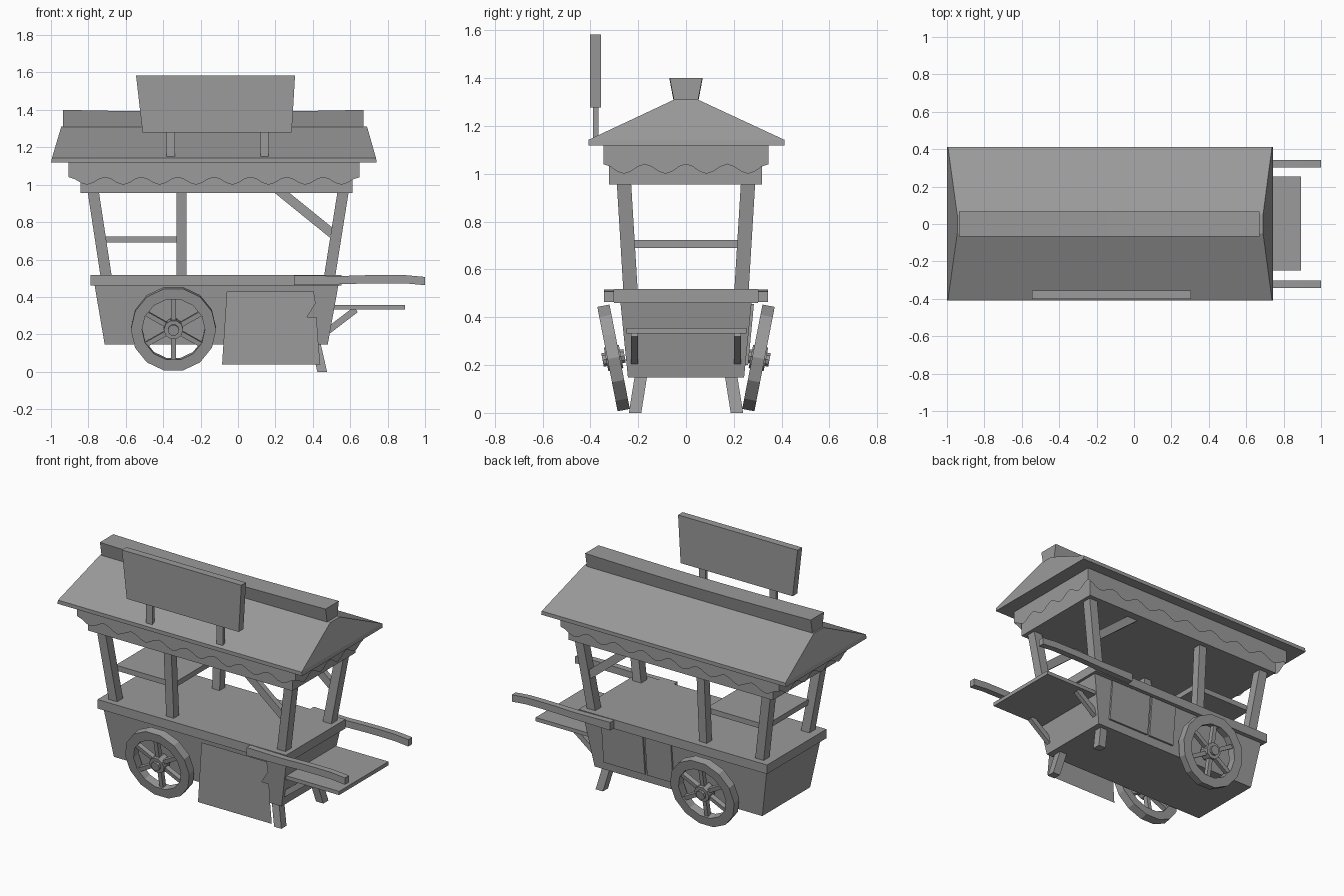
import bpy, bmesh, math
from mathutils import Matrix, Vector

if "Cube" in bpy.data.objects:
    bpy.data.objects.remove(bpy.data.objects["Cube"])

# one dark grey for the whole cart
grey = bpy.data.materials.new("dark_grey")
grey.diffuse_color = (.325, .325, .325, 1)
grey.use_nodes = True
grey.node_tree.nodes["Principled BSDF"].inputs["Base Color"].default_value = grey.diffuse_color


def finish(name, bm, matrix=None):
    me = bpy.data.meshes.new(name)
    bm.to_mesh(me)
    bm.free()
    me.materials.append(grey)
    ob = bpy.data.objects.new(name, me)
    bpy.context.collection.objects.link(ob)
    if matrix:
        ob.matrix_world = matrix
    return ob


def loft(name, rings, closed=False, matrix=None):
    """Skin a list of equal-length point rings; cap the ends unless closed."""
    bm = bmesh.new()
    vs = [[bm.verts.new(p) for p in r] for r in rings]
    n, m = len(rings[0]), len(rings)
    for i in range(m if closed else m - 1):
        a, b = vs[i], vs[(i + 1) % m]
        for j in range(n):
            k = (j + 1) % n
            bm.faces.new((a[j], a[k], b[k], b[j]))
    if not closed:
        bm.faces.new(vs[0])
        bm.faces.new(vs[-1])
    bmesh.ops.recalc_face_normals(bm, faces=bm.faces)
    return finish(name, bm, matrix)


def sheet(name, pts, outward):
    """Flat cloth without thickness, facing outward."""
    bm = bmesh.new()
    f = bm.faces.new([bm.verts.new(p) for p in pts])
    f.normal_update()
    if f.normal.dot(Vector(outward)) < 0:
        f.normal_flip()
    return finish(name, bm)


def rect(x0, x1, y0, y1, z):
    return [(x0, y0, z), (x1, y0, z), (x1, y1, z), (x0, y1, z)]


def box(name, x0, x1, y0, y1, z0, z1, matrix=None):
    return loft(name, [rect(x0, x1, y0, y1, z0), rect(x0, x1, y0, y1, z1)], matrix=matrix)


def post(name, p, q, w):
    """Leaning square post with level ends."""
    h = w / 2
    return loft(name, [rect(c[0] - h, c[0] + h, c[1] - h, c[1] + h, c[2]) for c in (p, q)])


def strut(name, p, q, w, d):
    """Bar in an x-z plane, w wide in the plane and d deep in y."""
    p, q = Vector(p), Vector(q)
    t = (q - p).normalized()
    n = Vector((-t.z, 0, t.x)) * w / 2
    y = Vector((0, d / 2, 0))
    return loft(name, [[c + n + y, c + n - y, c - n - y, c - n + y] for c in (p, q)])


def disc(r, y, n):
    return [(r * math.cos(2 * math.pi * i / n), y, r * math.sin(2 * math.pi * i / n))
            for i in range(n)]


# cart body and counter
loft("body", [rect(-.713, .48, -.243, .243, .147), rect(-.768, .538, -.275, .275, .47)])
box("counter", -.788, .553, -.302, .302, .46, .518)

# roof with flat eave, hipped slightly at the ends
loft("roof", [rect(-1, .742, -.408, .412, 1.118), rect(-.995, .738, -.408, .412, 1.142),
              rect(-.945, .69, -.05, .05, 1.31)])
# ridge beam, wider at the top and sagging a little
ridge = []
for i in range(7):
    u = i / 6
    x, sag = -.935 + 1.605 * u, .01 * math.sin(math.pi * u)
    ridge.append([(x, -.05, 1.305 - sag), (x, .05, 1.305 - sag),
                  (x, .068, 1.4 - sag), (x, -.068, 1.4 - sag)])
loft("ridge_beam", ridge)

# top frame under the roof
box("top_frame", -.842, .612, -.322, .318, .955, 1.12)


# scalloped valance on all four sides
def valance(name, a0, a1, count, put, outward):
    steps = count * 6
    pts = [put(a1, 1.12), put(a0, 1.12)]
    for i in range(steps + 1):
        u = i / steps
        pts.append(put(a0 + (a1 - a0) * u, 1.04 - .04 * math.sin(math.pi * u * count) ** 2))
    sheet(name, pts, outward)


for s, side in ((-1, "front"), (1, "back")):
    valance(side + "_valance", -.905, .65, 8, lambda a, z: (a, s * .345, z), (0, s, 0))
for s, x, side in ((-1, -.905, "left"), (1, .65, "right")):
    valance(side + "_valance", -.345, .345, 4, lambda a, z: (x, a, z), (s, 0, 0))

# parts repeated on the front and the back
for s, side in ((-1, "front"), (1, "back")):
    # roof posts
    for label, xb, xt, w in (("left", -.705, -.775, .06), ("middle", -.302, -.302, .054),
                             ("right", .49, .563, .06)):
        post(f"{side}_{label}_post", (xb, s * .232, .51), (xt, s * .26, .97), w)
    # diagonal brace
    strut(side + "_brace", (.20, s * .25, .985), (.515, s * .25, .73), .05, .035)
    # push handle, slightly curved
    rings = []
    for x, z in ((.3, .49), (.55, .49), (.68, .494), (.8, .495), (.9, .494), (1, .485)):
        h = .026 if x < .5 else .022
        rings.append([(x, s * .302, z - h), (x, s * .342, z - h),
                      (x, s * .342, z + h), (x, s * .302, z + h)])
    loft(side + "_handle", rings)
    # leg
    post(side + "_leg", (.45, s * .213, 0), (.40, s * .178, .22), .052)
    # bracket of the end shelf
    strut(side + "_shelf_bracket", (.48, s * .215, .218), (.63, s * .215, .333), .035, .03)

    # wheel, leaning outwards at the top
    M = Matrix.Translation((-.345, s * .303, .23)) @ Matrix.Rotation(math.radians(-s * 11), 4, 'X')
    n = 14
    loft(side + "_wheel_rim", [disc(.228, -.026, n), disc(.228, .026, n),
                               disc(.168, .026, n), disc(.168, -.026, n)], True, M)
    loft(side + "_wheel_hub", [disc(.052, -.032, 10), disc(.052, .032, 10)], matrix=M)
    loft(side + "_wheel_axle", [disc(.03, -.047, 10), disc(.03, .047, 10)], matrix=M)
    for k in range(6):
        box(f"{side}_spoke_{k + 1}", -.013, .013, -.015, .015, .03, .18,
            M @ Matrix.Rotation(k * math.pi / 3, 4, 'Y'))

# inner shelf and end shelf
box("inner_shelf", -.72, -.3, -.215, .215, .69, .724)
box("end_shelf", .49, .893, -.248, .254, .332, .356)

# torn cloth hanging on the front
cloth = [(-.06, .43), (.405, .43), (.415, .365), (.368, .292), (.42, .292),
         (.428, .17), (.44, .04), (-.085, .04)]
sheet("front_cloth", [(x, -.285, z) for x, z in cloth], (0, -1, 0))

# two panels on the back of the body
for i, (x0, x1) in enumerate(((-.09, .095), (.11, .405))):
    loft(f"back_panel_{i + 1}", [rect(x0, x1, .235, .26, .2), rect(x0, x1, .26, .284, .455)])

# sign board on two stubs
loft("sign_board", [rect(-.51, .287, -.402, -.355, 1.278), rect(-.545, .305, -.402, -.355, 1.583)])
for i, x in enumerate((-.36, .142)):
    box(f"sign_post_{i + 1}", x - .022, x + .022, -.388, -.367, 1.14, 1.3)
